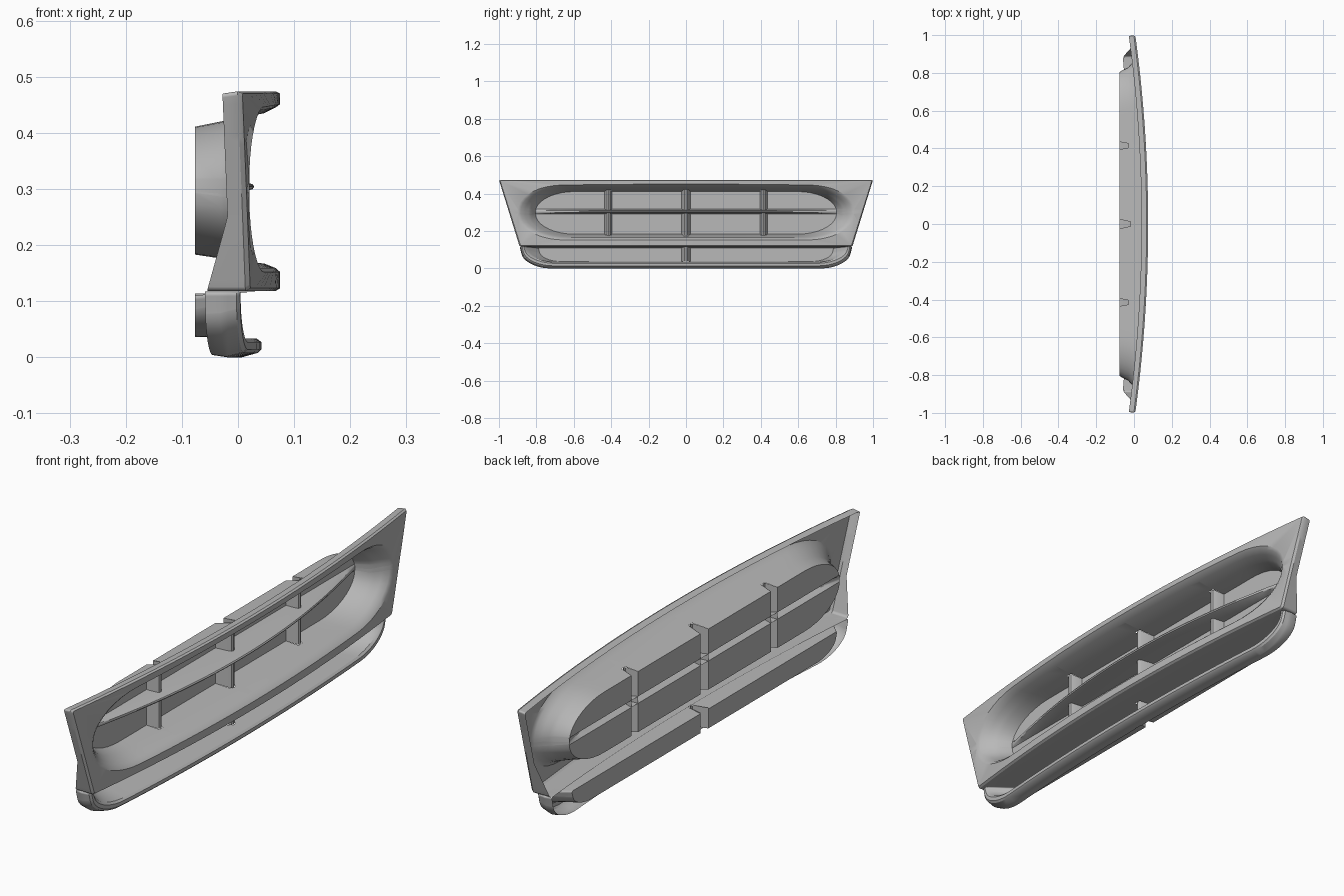
import bpy, bmesh, math
from mathutils import Vector

cube = bpy.data.objects.get("Cube")
if cube:
    bpy.data.objects.remove(cube, do_unlink=True)

gray = bpy.data.materials.new("plain gray")
gray.use_nodes = True
COLOR = (0.48, 0.48, 0.48, 1)
gray.diffuse_color = COLOR
gray.node_tree.nodes["Principled BSDF"].inputs["Base Color"].default_value = COLOR

BACK = -0.077          # plane of the flat rear panels
ARC, SIDE = 10, 24     # points per corner and per straight side


def bow(y):            # main face, curved in plan
    return 0.075 - 0.068 * y * y


def low_bow(y):        # lower lip, curved in plan
    return 0.042 - 0.05 * y * y


def finish(bm, name):
    mesh = bpy.data.meshes.new(name)
    bm.to_mesh(mesh)
    bm.free()
    mesh.materials.append(gray)
    obj = bpy.data.objects.new(name, mesh)
    bpy.context.collection.objects.link(obj)
    bpy.ops.object.select_all(action='DESELECT')
    obj.select_set(True)
    bpy.context.view_layer.objects.active = obj
    bpy.ops.object.shade_smooth_by_angle(angle=math.radians(32))
    return obj


def outline(half_low, half_top, low, top, r_low, r_top, arch=0):
    """Rounded four-sided loop, counter-clockwise in (y, z)."""
    corners = [Vector(c) for c in ((-half_low, low), (half_low, low),
                                   (half_top, top), (-half_top, top))]
    radii = (r_low, r_low, r_top, r_top)
    arcs = []
    for i, c in enumerate(corners):
        before = (corners[i - 1] - c).normalized()
        after = (corners[(i + 1) % 4] - c).normalized()
        ry, rz = radii[i]
        a, b = (before * rz, after * ry) if i % 2 == 0 else (before * ry, after * rz)
        arc = []
        for k in range(ARC):
            t = math.pi / 2 * k / (ARC - 1)
            arc.append(c + a * (1 - math.sin(t)) + b * (1 - math.cos(t)))
        arcs.append(arc)
    loop = []
    for i, arc in enumerate(arcs):
        loop += arc
        end = arcs[(i + 1) % 4][0]
        loop += [arc[-1].lerp(end, k / SIDE) for k in range(1, SIDE)]
    mid = (low + top) / 2
    for p in loop:
        if p.y > mid:
            p.y -= arch * p.x ** 2 * (p.y - mid) / (top - mid)
    return loop


def loft(rings):
    """Join (loop, depth function) rings and close the last one."""
    bm = bmesh.new()
    rows = [[bm.verts.new((depth(p.x, p.y), p.x, p.y)) for p in loop]
            for loop, depth in rings]
    for outer, inner in zip(rows, rows[1:]):
        for i in range(len(outer)):
            j = (i + 1) % len(outer)
            bm.faces.new((outer[i], outer[j], inner[j], inner[i]))
    bm.faces.new(rows[-1])
    return bm


def cut(bm, co, no):
    bmesh.ops.bisect_plane(bm, geom=bm.verts[:] + bm.edges[:] + bm.faces[:],
                           dist=1e-5, plane_co=co, plane_no=no)


def notch(bm, y0, nose, wide, thin):
    """Open the rear behind a hollow rib."""
    cut(bm, (nose, 0, 0), (1, 0, 0))
    for s in (-1, 1):
        cut(bm, (BACK, y0 + s * wide, 0), (wide - thin, s * (nose - BACK), 0))
    gone = []
    for f in bm.faces:
        c = f.calc_center_median()
        half = wide + (thin - wide) * (c.x - BACK) / (nose - BACK)
        if c.x < nose and abs(c.y - y0) < half:
            gone.append(f)
    bmesh.ops.delete(bm, geom=gone, context='FACES')


def rib(name, y0, nose, wide, thin, low, top):
    """Hollow upright rib with a rounded nose; low and top depend on depth."""
    side = [(BACK, wide), (nose - 0.008, thin), (nose - 0.003, thin * 0.7)]
    profile = [(x, -h) for x, h in side] + [(nose, 0)] + side[::-1]
    bm = bmesh.new()
    rows = [[bm.verts.new((x, y0 + h, z(x))) for x, h in profile] for z in (low, top)]
    for i in range(len(profile) - 1):
        bm.faces.new((rows[0][i], rows[0][i + 1], rows[1][i + 1], rows[1][i]))
    finish(bm, name)


# Main surround: rim, face, rolled opening edge, funnel and rear panel
def rim_depth(y, z):
    return bow(y) - 0.035 - 0.041 * min(1, max(0, (0.25 - z) / 0.13))


sharp = (0.008, 0.008)
main = loft([
    (outline(0.888, 0.998, 0.118, 0.470, sharp, sharp), rim_depth),
    (outline(0.890, 1.000, 0.118, 0.474, sharp, sharp), lambda y, z: bow(y) - 0.008),
    (outline(0.885, 0.994, 0.123, 0.470, sharp, sharp), lambda y, z: bow(y)),
    (outline(0.890, 0.905, 0.152, 0.451, (0.24, 0.13), (0.24, 0.14), 0.012), lambda y, z: bow(y)),
    (outline(0.876, 0.890, 0.159, 0.445, (0.24, 0.13), (0.24, 0.14), 0.012), lambda y, z: bow(y) - 0.008),
    (outline(0.855, 0.865, 0.167, 0.435, (0.23, 0.12), (0.23, 0.13), 0.010), lambda y, z: bow(y) - 0.028),
    (outline(0.830, 0.830, 0.176, 0.420, (0.22, 0.11), (0.22, 0.12)), lambda y, z: -0.03),
    (outline(0.805, 0.805, 0.183, 0.411, (0.21, 0.11), (0.21, 0.11)), lambda y, z: BACK),
])

# Upright ribs in the main opening
UPRIGHTS = {"centre": (0.0, -0.018, 0.024, 0.012),
            "left": (0.415, -0.03, 0.02, 0.011),
            "right": (-0.415, -0.03, 0.02, 0.011)}
for label, (y0, nose, wide, thin) in UPRIGHTS.items():
    notch(main, y0, nose, wide, thin)
    rib(label + "_upright", y0, nose, wide, thin,
        lambda x: 0.183 - 0.15 * (x - BACK), lambda x: 0.411 + 0.2 * (x - BACK))

# Slot behind the crossbar
BAR_Z, BAR_H = 0.304, 0.013
for s in (-1, 1):
    cut(main, (0, 0, BAR_Z + s * BAR_H), (0, 0, 1))
slot = [f for f in main.faces if f.calc_center_median().x < BACK + 0.001
        and abs(f.calc_center_median().z - BAR_Z) < BAR_H]
bmesh.ops.delete(main, geom=slot, context='FACES')
finish(main, "main_surround")

# Hollow crossbar, deepest in the middle and fading out at both ends
bar = bmesh.new()
rows = []
STEPS = 40
for i in range(STEPS + 1):
    y = 0.805 * (2 * i / STEPS - 1)
    reach = 0.105 * (1 - (y / 0.805) ** 2) + 0.001
    section = [(0, -1), (0.9, -0.5), (0.97, -0.35), (1, 0), (0.97, 0.35), (0.9, 0.5), (0, 1)]
    rows.append([bar.verts.new((BACK + reach * u, y, BAR_Z + BAR_H * v)) for u, v in section])
for a, b in zip(rows, rows[1:]):
    for k in range(len(a) - 1):
        bar.faces.new((a[k], b[k], b[k + 1], a[k + 1]))
finish(bar, "crossbar")

# Lower intake: wrapped lip, inner wall and rear panel
lower = loft([
    (outline(0.855, 0.883, 0.004, 0.117, (0.14, 0.075), sharp), lambda y, z: low_bow(y) - 0.062),
    (outline(0.862, 0.889, 0.000, 0.117, (0.14, 0.08), sharp), lambda y, z: low_bow(y) - 0.035),
    (outline(0.858, 0.884, 0.008, 0.117, (0.14, 0.08), sharp), lambda y, z: low_bow(y) - 0.006),
    (outline(0.850, 0.877, 0.014, 0.117, (0.14, 0.075), sharp), lambda y, z: low_bow(y)),
    (outline(0.840, 0.868, 0.027, 0.117, (0.14, 0.07), sharp), lambda y, z: low_bow(y)),
    (outline(0.832, 0.860, 0.033, 0.117, (0.14, 0.07), sharp), lambda y, z: low_bow(y) - 0.008),
    (outline(0.770, 0.790, 0.037, 0.110, (0.10, 0.05), sharp), lambda y, z: BACK),
])
notch(lower, 0, -0.018, 0.024, 0.012)
finish(lower, "lower_intake")
rib("lower_upright", 0, -0.018, 0.024, 0.012, lambda x: 0.036, lambda x: 0.114)

# Underside of the main surround, closing the gap above the lower intake
shelf = bmesh.new()
rows = []
for i in range(STEPS + 1):
    y = 0.885 * (2 * i / STEPS - 1)
    rows.append([shelf.verts.new((x, y, 0.118)) for x in (bow(y) - 0.008, rim_depth(y, 0.118))])
for a, b in zip(rows, rows[1:]):
    shelf.faces.new((a[0], a[1], b[1], b[0]))
finish(shelf, "underside_shelf")
